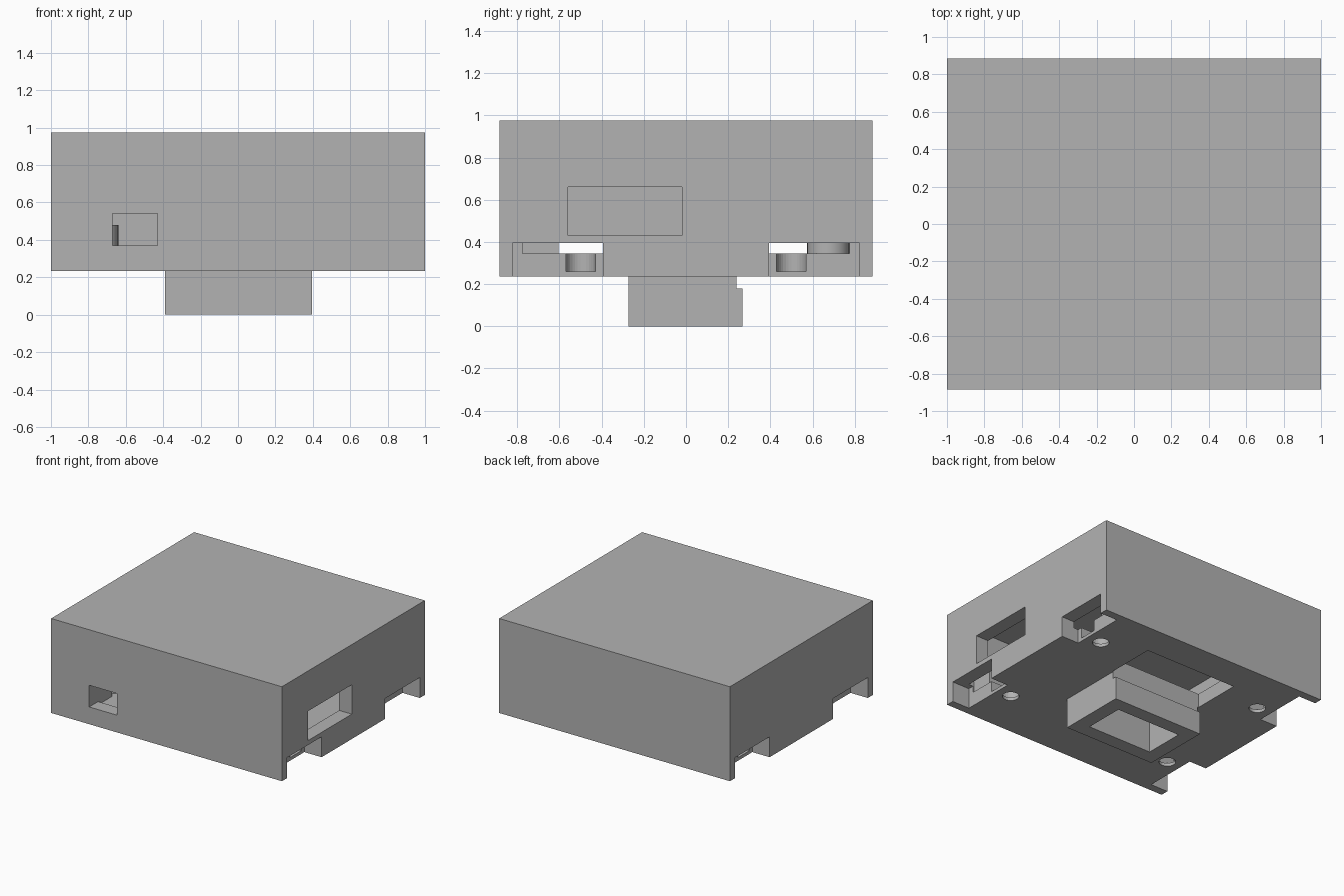
import bpy
import bmesh
from mathutils import Matrix, Vector

old = bpy.data.objects.get("Cube")
if old:
    bpy.data.objects.remove(old, do_unlink=True)

grey = bpy.data.materials.new("plain grey")
grey.use_nodes = True
grey.diffuse_color = (0.45, 0.45, 0.45, 1)
grey.node_tree.nodes["Principled BSDF"].inputs["Base Color"].default_value = (0.45, 0.45, 0.45, 1)


def finish(name, bm):
    mesh = bpy.data.meshes.new(name)
    bm.to_mesh(mesh)
    bm.free()
    mesh.materials.append(grey)
    ob = bpy.data.objects.new(name, mesh)
    bpy.context.collection.objects.link(ob)
    return ob


def box(name, x, y, z):
    """Box from (low, high) pairs on each axis."""
    bm = bmesh.new()
    bmesh.ops.create_cube(bm, size=1)
    for v in bm.verts:
        v.co = Vector([(r[0] + r[1]) / 2 + c * (r[1] - r[0]) for r, c in zip((x, y, z), v.co)])
    return finish(name, bm)


def cylinder(name, x, y, z, radius):
    bm = bmesh.new()
    bmesh.ops.create_cone(bm, cap_ends=True, segments=32, radius1=radius, radius2=radius,
                          depth=z[1] - z[0],
                          matrix=Matrix.Translation((x, y, (z[0] + z[1]) / 2)))
    return finish(name, bm)


def cut(target, cutter):
    cutter.hide_render = True
    mod = target.modifiers.new("cut", 'BOOLEAN')
    mod.operation = 'DIFFERENCE'
    mod.solver = 'EXACT'
    mod.object = cutter
    bpy.context.view_layer.objects.active = target
    bpy.ops.object.modifier_apply(modifier=mod.name)
    bpy.data.objects.remove(cutter, do_unlink=True)


def span(side, a, b):
    return tuple(sorted((side * a, side * b)))


# Hollow case with a thick floor
case = box("case", (-1, 1), (-0.885, 0.885), (0.235, 0.975))
cut(case, box("cavity", (-0.89, 0.89), (-0.775, 0.775), (0.345, 0.865)))

# Side window and front window
cut(case, box("side_window", (0.8, 1.1), (-0.56, -0.02), (0.43, 0.66)))
cut(case, box("front_window", (-0.67, -0.43), (-1, -0.7), (0.37, 0.54)))

# Openings through the floor: centre socket and rear slot
cut(case, box("socket_hole", (-0.28, 0.28), (-0.16, 0.16), (0.1, 0.4)))
cut(case, box("rear_opening", (-0.4, 0.4), (0.24, 0.63), (0.1, 0.4)))

# Corner pockets, each with a round-ended slot leading to a screw hole
for sx in (-1, 1):
    for sy in (-1, 1):
        cut(case, box("pocket", span(sx, 0.85, 1.1), span(sy, 0.393, 0.822), (0.1, 0.395)))
        cut(case, box("slot", span(sx, 0.73, 0.9), span(sy, 0.43, 0.57), (0.26, 0.37)))
        cut(case, cylinder("slot_end", sx * 0.73, sy * 0.5, (0.26, 0.38), 0.07))
        cut(case, cylinder("screw_hole", sx * 0.73, sy * 0.5, (0.1, 0.3), 0.06))

# Hollow plug under the floor, with a lip along its rear edge
plug = box("plug", (-0.39, 0.395), (-0.272, 0.268), (0, 0.235))
cut(plug, box("plug_step", (-0.5, 0.5), (0.24, 0.4), (0.18, 0.3)))
cut(plug, box("plug_hole", (-0.28, 0.28), (-0.16, 0.16), (-0.1, 0.4)))

# Supports inside: round posts at the rear, square blocks at the front
for sx, side in ((1, "left"), (-1, "right")):
    post = cylinder(side + "_rear_post", sx * 0.74, 0.675, (0.345, 0.48), 0.1)
    bpy.ops.object.select_all(action='DESELECT')
    post.select_set(True)
    bpy.context.view_layer.objects.active = post
    bpy.ops.object.shade_smooth_by_angle()
    box(side + "_front_block", span(sx, 0.67, 0.84), (-0.775, -0.605), (0.345, 0.48))
